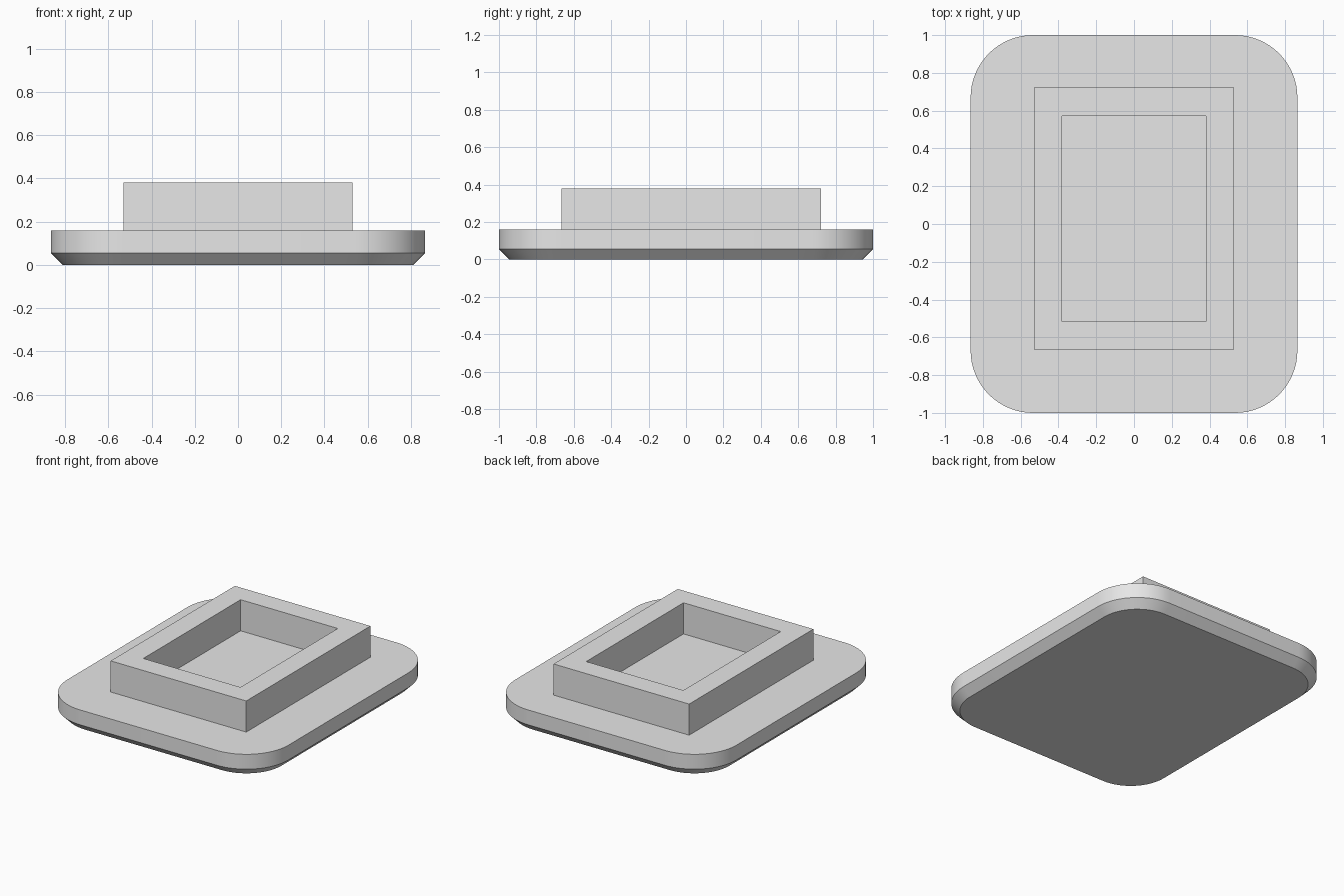
import bpy, bmesh, math

cube = bpy.data.objects.get("Cube")
if cube:
    bpy.data.objects.remove(cube, do_unlink=True)

grey = bpy.data.materials.new("light_grey")
grey.use_nodes = True
colour = (0.8, 0.8, 0.8, 1)
grey.diffuse_color = colour
grey.node_tree.nodes["Principled BSDF"].inputs["Base Color"].default_value = colour

HALF_X, HALF_Y, RADIUS = 0.865, 1.0, 0.33
CHAMFER, PLATE_TOP, FRAME_TOP = 0.055, 0.16, 0.38
STEPS = 16


def rounded_outline(inset):
    """Rounded rectangle, pulled in evenly by inset."""
    r = RADIUS - inset
    points = []
    for i, (sx, sy) in enumerate([(1, 1), (-1, 1), (-1, -1), (1, -1)]):
        for k in range(STEPS + 1):
            a = math.pi / 2 * (i + k / STEPS)
            points.append((sx * (HALF_X - RADIUS) + r * math.cos(a),
                           sy * (HALF_Y - RADIUS) + r * math.sin(a)))
    return points


def rectangle(inset):
    """Frame outline, set slightly towards the back."""
    x, y0, y1 = 0.53 - inset, -0.665 + inset, 0.722 - inset
    return [(x, y1), (-x, y1), (-x, y0), (x, y0)]


def loft(name, sections, closed_ring=False):
    """Skin a stack of (outline, z) sections, capped or joined into a ring."""
    bm = bmesh.new()
    loops = [[bm.verts.new((x, y, z)) for x, y in pts] for pts, z in sections]
    pairs = list(zip(loops, loops[1:]))
    if closed_ring:
        pairs.append((loops[-1], loops[0]))
    else:
        bm.faces.new(loops[0][::-1])
        bm.faces.new(loops[-1])
    for low, high in pairs:
        n = len(low)
        for i in range(n):
            j = (i + 1) % n
            bm.faces.new((low[i], low[j], high[j], high[i]))
    bmesh.ops.recalc_face_normals(bm, faces=bm.faces)
    mesh = bpy.data.meshes.new(name)
    bm.to_mesh(mesh)
    bm.free()
    mesh.materials.append(grey)
    obj = bpy.data.objects.new(name, mesh)
    bpy.context.collection.objects.link(obj)
    return obj


# Rounded plate with a chamfered lower edge
plate = loft("base_plate", [(rounded_outline(CHAMFER), 0),
                            (rounded_outline(0), CHAMFER),
                            (rounded_outline(0), PLATE_TOP)])
bpy.ops.object.select_all(action="DESELECT")
plate.select_set(True)
bpy.context.view_layer.objects.active = plate
bpy.ops.object.shade_smooth_by_angle(angle=math.radians(30))

# Open rectangular frame standing on the plate
WALL = 0.15
loft("raised_frame", [(rectangle(0), PLATE_TOP), (rectangle(0), FRAME_TOP),
                      (rectangle(WALL), FRAME_TOP), (rectangle(WALL), PLATE_TOP)],
     closed_ring=True)
